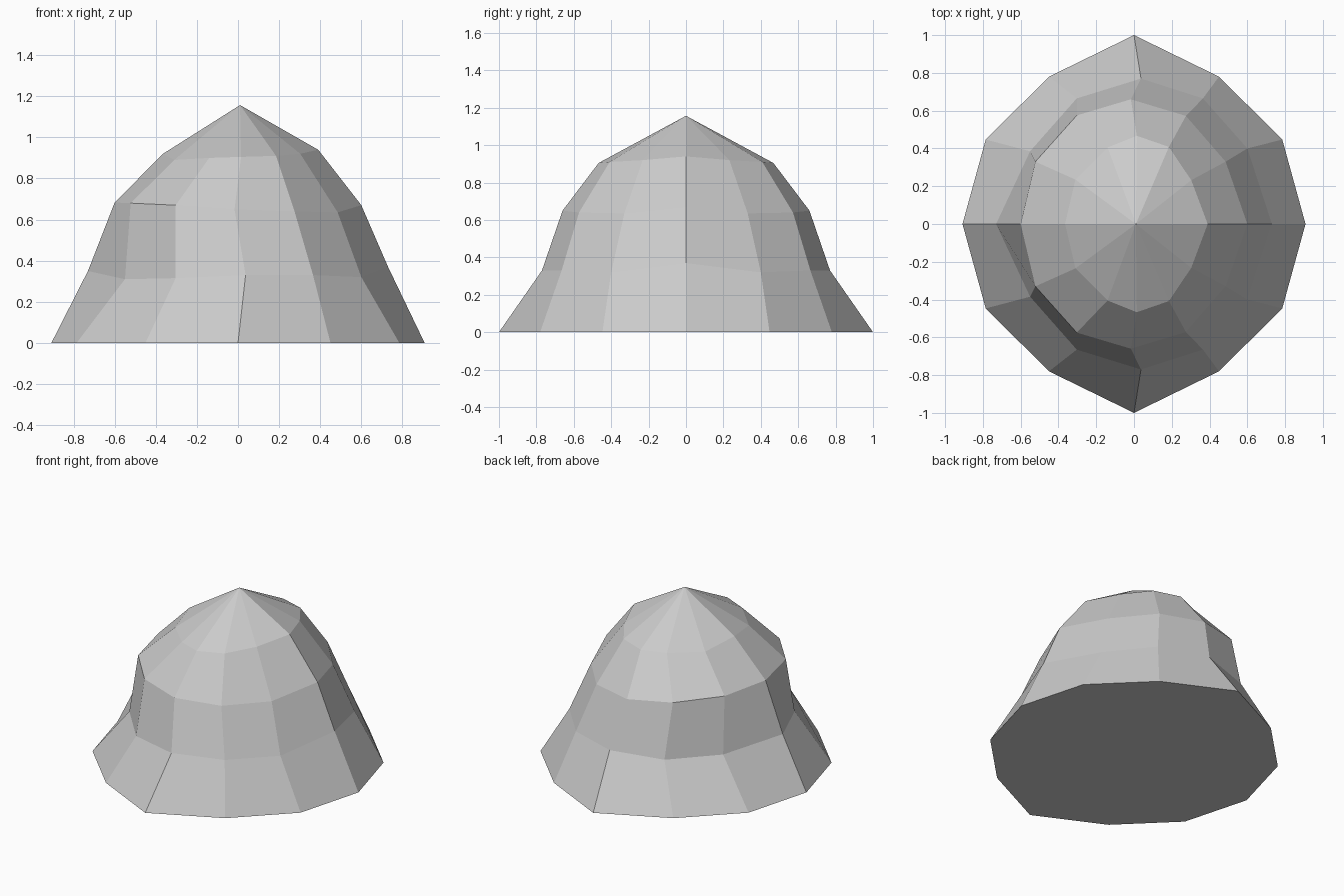
import bpy, bmesh

if "Cube" in bpy.data.objects:
    bpy.data.objects.remove(bpy.data.objects["Cube"])

# Half cross-sections (x, y, z) from the right side round the back to the left
base = [(.908, 0, 0), (.785, .447, 0), (.45, .78, 0), (0, 1, 0),
        (-.45, .78, 0), (-.785, .447, 0), (-.908, 0, 0)]
lower = [(.73, 0, .37), (.60, .40, .32), (.365, .665, .33), (.037, .77, .33),
         (-.303, .665, .315), (-.55, .385, .31), (-.73, 0, .35)]
middle = [(.60, 0, .67), (.485, .33, .635), (.275, .572, .64), (-.017, .66, .65),
          (-.303, .575, .67), (-.522, .33, .68), (-.60, 0, .683)]
upper = [(.39, 0, .94), (.303, .232, .92), (.185, .408, .91), (.015, .467, .905),
         (-.14, .405, .90), (-.31, .235, .89), (-.365, 0, .92)]


def full_ring(half):
    """Complete a half ring by mirroring it across the y = 0 plane."""
    return half + [(x, -y, z) for x, y, z in reversed(half[1:-1])]


bm = bmesh.new()
rings = [[bm.verts.new(p) for p in full_ring(h)] for h in (base, lower, middle, upper)]
n = len(rings[0])

# Flat underside
bm.faces.new(list(reversed(rings[0])))

# Sloping sides
for a, b in zip(rings, rings[1:]):
    for i in range(n):
        j = (i + 1) % n
        bm.faces.new((a[i], a[j], b[j], b[i]))

# Pointed cap
apex = bm.verts.new((.01, 0, 1.157))
for i in range(n):
    bm.faces.new((rings[-1][i], rings[-1][(i + 1) % n], apex))

bmesh.ops.recalc_face_normals(bm, faces=bm.faces[:])
mesh = bpy.data.meshes.new("domed_mound")
bm.to_mesh(mesh)
bm.free()
mound = bpy.data.objects.new("domed_mound", mesh)
bpy.context.collection.objects.link(mound)
